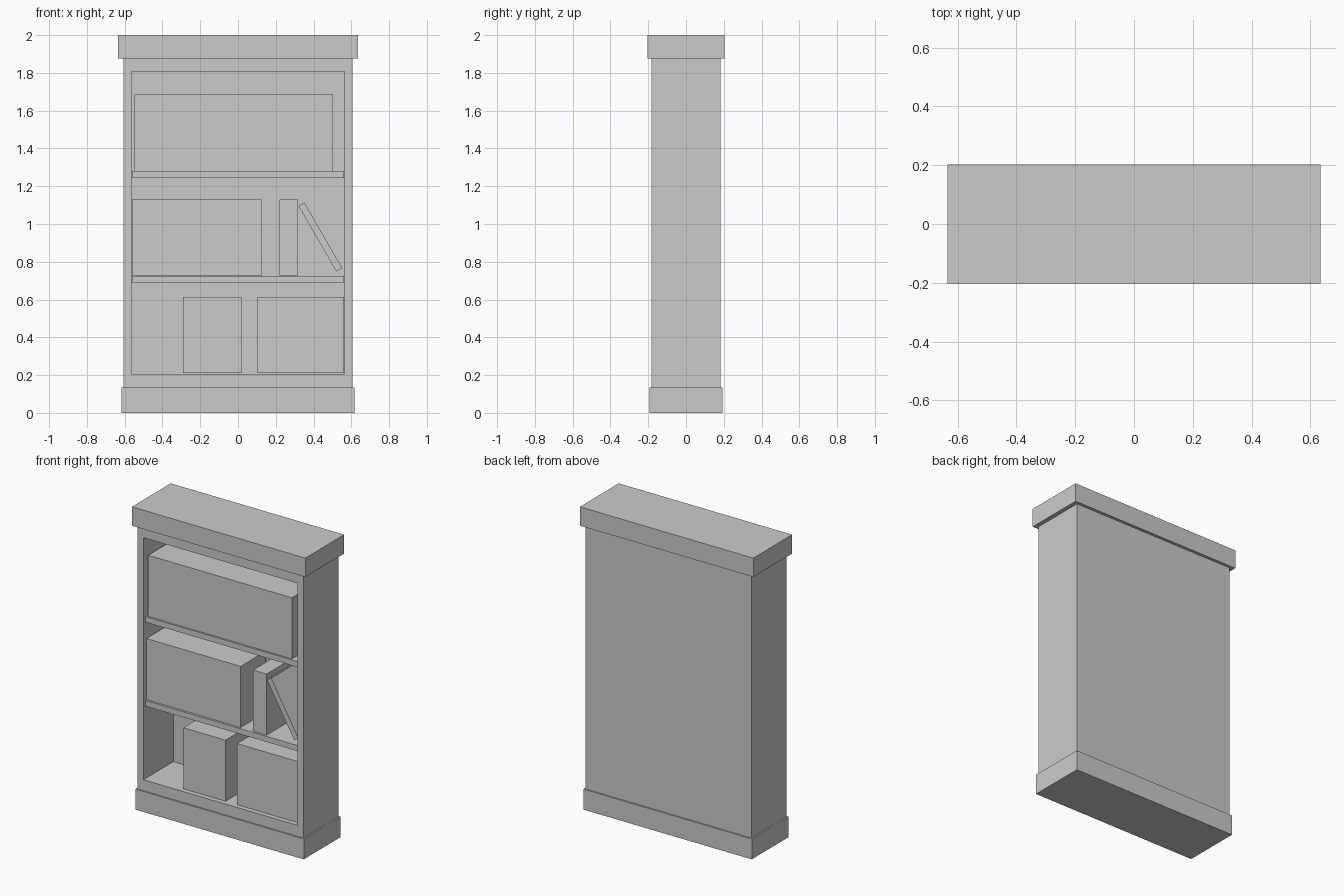
import bpy, bmesh
from math import radians
from mathutils import Matrix, Vector

if "Cube" in bpy.data.objects:
    bpy.data.objects.remove(bpy.data.objects["Cube"])


def finish(bm, name):
    bmesh.ops.recalc_face_normals(bm, faces=bm.faces)
    mesh = bpy.data.meshes.new(name)
    bm.to_mesh(mesh)
    bm.free()
    obj = bpy.data.objects.new(name, mesh)
    bpy.context.collection.objects.link(obj)
    return obj


def box_bm(x, y, z):
    bm = bmesh.new()
    size = Vector((x[1] - x[0], y[1] - y[0], z[1] - z[0]))
    mid = Vector((x[0] + x[1], y[0] + y[1], z[0] + z[1])) / 2
    bmesh.ops.create_cube(bm, size=1, matrix=Matrix.Translation(mid) @ Matrix.Diagonal(size.to_4d()))
    return bm


def box(name, x, y, z):
    return finish(box_bm(x, y, z), name)


# Plinth and cornice
box("plinth", (-0.616, 0.616), (-0.193, 0.193), (0, 0.135))
box("cornice", (-0.634, 0.634), (-0.203, 0.203), (1.875, 2.0))

# Carcass: the front face is inset to the opening and pushed back
FRONT, BACK = -0.183, 0.13
OPEN_X, OPEN_Z = 0.564, (0.207, 1.807)
bm = box_bm((-0.606, 0.606), (FRONT, -FRONT), (0.135, 1.875))
face = min(bm.faces, key=lambda f: f.calc_center_median().y)
bmesh.ops.inset_individual(bm, faces=[face], thickness=0.03)
for v in face.verts:
    v.co.x = OPEN_X if v.co.x > 0 else -OPEN_X
    v.co.z = OPEN_Z[1] if v.co.z > 1 else OPEN_Z[0]
bmesh.ops.inset_individual(bm, faces=[face], thickness=0.001)
for v in face.verts:
    v.co.x = OPEN_X if v.co.x > 0 else -OPEN_X
    v.co.z = OPEN_Z[1] if v.co.z > 1 else OPEN_Z[0]
    v.co.y = BACK
finish(bm, "carcass")

# Shelves
for name, z in (("lower_shelf", 0.689), ("upper_shelf", 1.244)):
    box(name, (-0.56, 0.56), (-0.168, BACK), (z, z + 0.037))

# Blocks of standing books
BOOK_Y, BOOK_H = (-0.156, 0.11), 0.404
for name, x0, x1, z in (
    ("top_books", -0.548, 0.504, 1.281),
    ("middle_books", -0.56, 0.128, 0.727),
    ("middle_upright_books", 0.219, 0.318, 0.727),
    ("bottom_left_books", -0.29, 0.018, 0.21),
    ("bottom_right_books", 0.102, 0.562, 0.21),
):
    box(name, (x0, x1), BOOK_Y, (z, z + BOOK_H))

# Leaning book
book = box("leaning_book", (-0.018, 0.018), BOOK_Y, (-0.2, 0.2))
book.location = (0.436, 0, 0.931)
book.rotation_euler.y = radians(-30)
